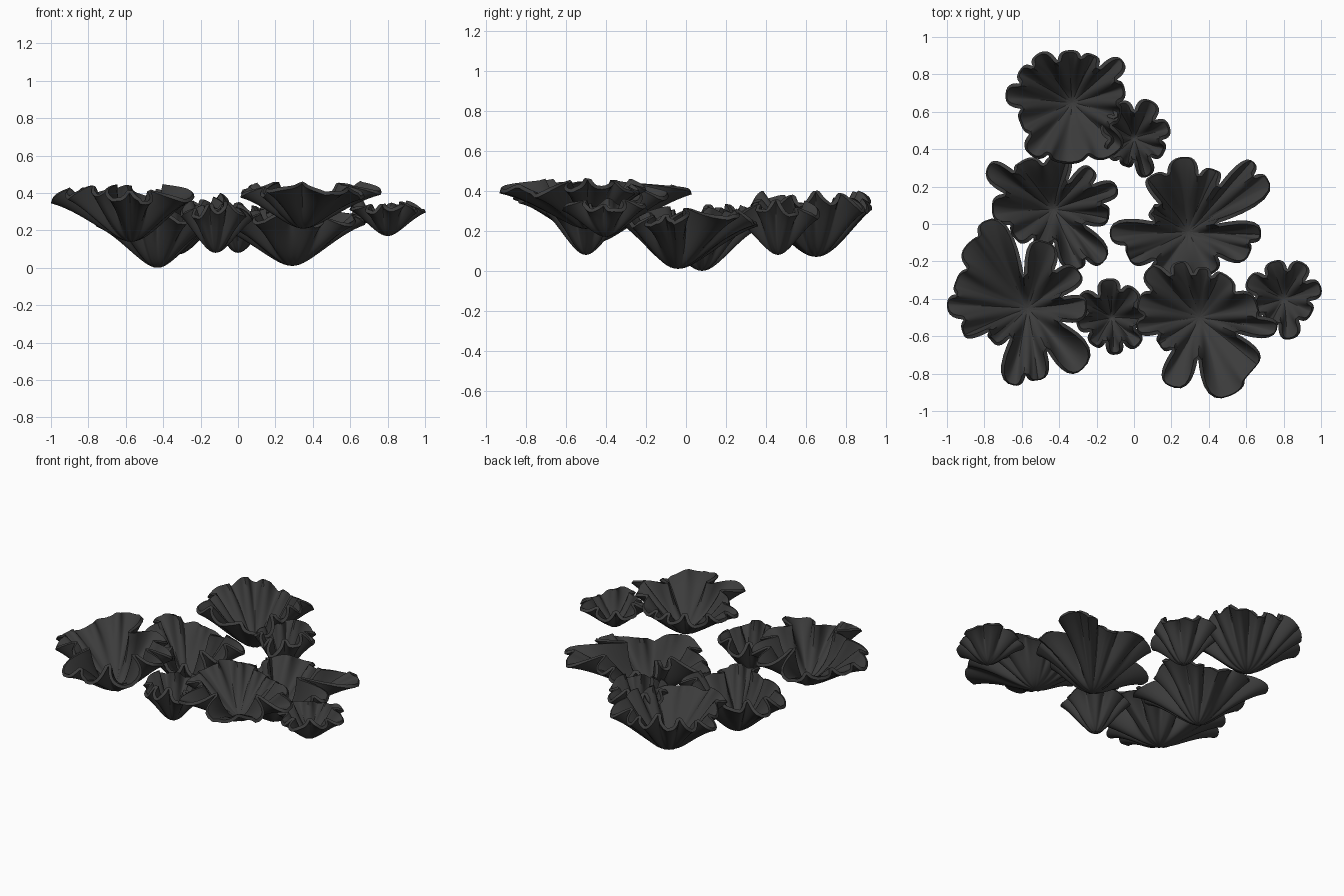
import bpy, bmesh, math, random

random.seed(4)
cube = bpy.data.objects.get("Cube")
if cube:
    bpy.data.objects.remove(cube, do_unlink=True)

charcoal = bpy.data.materials.new("charcoal")
charcoal.use_nodes = True
COLOUR = (0.045, 0.045, 0.045, 1)
charcoal.diffuse_color = COLOUR
bsdf = charcoal.node_tree.nodes["Principled BSDF"]
bsdf.inputs["Base Color"].default_value = COLOUR
bsdf.inputs["Roughness"].default_value = 0.8

ROWS, STEPS = 16, 16


def rim_samples(lobes):
    """Walk round the rim: angle, sideways swell, radius and fold height."""
    samples = []
    for i, (a0, tip, notch) in enumerate(lobes):
        a1, next_tip, _ = lobes[(i + 1) % len(lobes)]
        gap = (a1 - a0) % 360
        depth = max(0, 1 - 2 * notch / (tip + next_tip))
        for k in range(STEPS):
            t = k / STEPS
            blend = t * t * (3 - 2 * t)
            fold = math.sin(math.pi * t) ** 3
            radius = (tip + (next_tip - tip) * blend) * (1 - depth * fold)
            # push the rim toward the notch so lobes end in round fans
            swell = 0.12 * gap * math.sin(2 * math.pi * t)
            pleat = -math.cos(2 * math.pi * t) * min(1, 0.4 + 2 * depth)
            samples.append((a0 + gap * t, swell, radius / 100, pleat))
    return samples


def ruffled_cup(name, x, y, base, rim, bowl, lobes):
    """Thin cup with a wavy rim; lobes are (degrees, tip, following notch) in hundredths."""
    samples = rim_samples(lobes)
    mean = sum(s[2] for s in samples) / len(samples)
    height = rim - base
    wave = random.uniform(0, 6)
    blunt = math.sqrt(bowl)
    bm = bmesh.new()
    centre = bm.verts.new((x, y, base))
    rings = []
    for row in range(1, ROWS + 1):
        s = row / ROWS
        rise = (math.sqrt(s * s + bowl) - blunt) / (math.sqrt(1 + bowl) - blunt)
        rise -= 0.07 * s ** 6
        ring = []
        for angle, swell, radius, pleat in samples:
            a = math.radians(angle + swell * s ** 3)
            mix = s ** 0.9
            r = s * (mean * (1 - mix) + radius * mix)
            z = base + height * rise
            z += height * 0.13 * pleat * s ** 3
            z += height * 0.08 * s * s * math.sin(3 * a + wave)
            z += height * 0.025 * s * math.sin(13 * a + wave)
            ring.append(bm.verts.new((x + r * math.cos(a), y + r * math.sin(a), z)))
        rings.append(ring)
    n = len(samples)
    for i in range(n):
        j = (i + 1) % n
        bm.faces.new((centre, rings[0][i], rings[0][j]))
        for inner, outer in zip(rings, rings[1:]):
            bm.faces.new((inner[i], outer[i], outer[j], inner[j]))
    mesh = bpy.data.meshes.new(name)
    bm.to_mesh(mesh)
    bm.free()
    mesh.materials.append(charcoal)
    cup = bpy.data.objects.new(name, mesh)
    bpy.context.collection.objects.link(cup)
    shell = cup.modifiers.new("shell", "SOLIDIFY")
    shell.thickness = 0.02
    shell.offset = 1
    bpy.ops.object.select_all(action="DESELECT")
    cup.select_set(True)
    bpy.context.view_layer.objects.active = cup
    bpy.ops.object.modifier_apply(modifier="shell")
    bpy.ops.object.shade_smooth_by_angle(angle=math.radians(50))


# Large cups
ruffled_cup("back_cup", -0.33, 0.65, 0.07, 0.36, 0.2, [
    (14, 29, 27), (40, 35, 24), (66, 28, 25), (92, 28, 24), (127, 32, 29),
    (148, 33, 30), (172, 36, 28), (202, 30, 29), (231, 36, 31), (259, 33, 30),
    (315, 36, 25), (345, 27, 25)])
ruffled_cup("middle_right_cup", -0.43, 0.08, 0.0, 0.29, 0.1, [
    (18, 36, 25), (47, 30, 17), (78, 29, 25), (127, 31, 30), (145, 42, 28),
    (180, 33, 25), (220, 26, 19), (249, 21, 18), (293, 35, 32), (312, 39, 19),
    (355, 30, 27)])
ruffled_cup("front_right_cup", -0.57, -0.45, 0.14, 0.41, 0.1, [
    (4, 32, 20), (33, 34, 25), (76, 37, 18), (116, 52, 47), (132, 47, 39),
    (161, 41, 39), (177, 43, 35), (203, 37, 25), (220, 26, 19), (260, 42, 36),
    (277, 39, 25), (312, 44, 20)])
ruffled_cup("front_left_cup", 0.35, -0.5, 0.21, 0.43, 0.1, [
    (9, 32, 24), (62, 27, 23), (85, 27, 24), (111, 32, 28), (136, 38, 30),
    (166, 34, 30), (190, 34, 24), (214, 26, 23), (246, 40, 22), (290, 45, 42),
    (320, 40, 22), (354, 42, 32)])
ruffled_cup("middle_left_cup", 0.29, -0.04, 0.01, 0.28, 0.1, [
    (34, 51, 46), (47, 51, 30), (66, 36, 31), (93, 40, 33), (127, 36, 22),
    (147, 23, 20), (181, 42, 35), (204, 35, 24), (237, 33, 23), (298, 26, 21),
    (342, 35, 34), (357, 39, 16)])

# Small cups
ruffled_cup("small_back_cup", 0.0, 0.46, 0.08, 0.32, 0.25, [
    (16, 20, 15), (65, 22, 15), (114, 21, 16), (148, 19, 14), (218, 17, 14),
    (254, 16, 13), (287, 22, 14), (335, 18, 15)])
ruffled_cup("small_front_cup", -0.12, -0.5, 0.08, 0.32, 0.25, [
    (0, 20, 15), (51, 20, 16), (93, 21, 14), (149, 21, 14), (190, 19, 14),
    (237, 18, 14), (276, 20, 15), (313, 21, 14)])
ruffled_cup("small_left_cup", 0.8, -0.4, 0.17, 0.33, 0.2, [
    (17, 21, 15), (62, 22, 16), (104, 21, 16), (152, 22, 15), (198, 20, 14),
    (239, 18, 14), (278, 22, 14), (333, 17, 14)])
